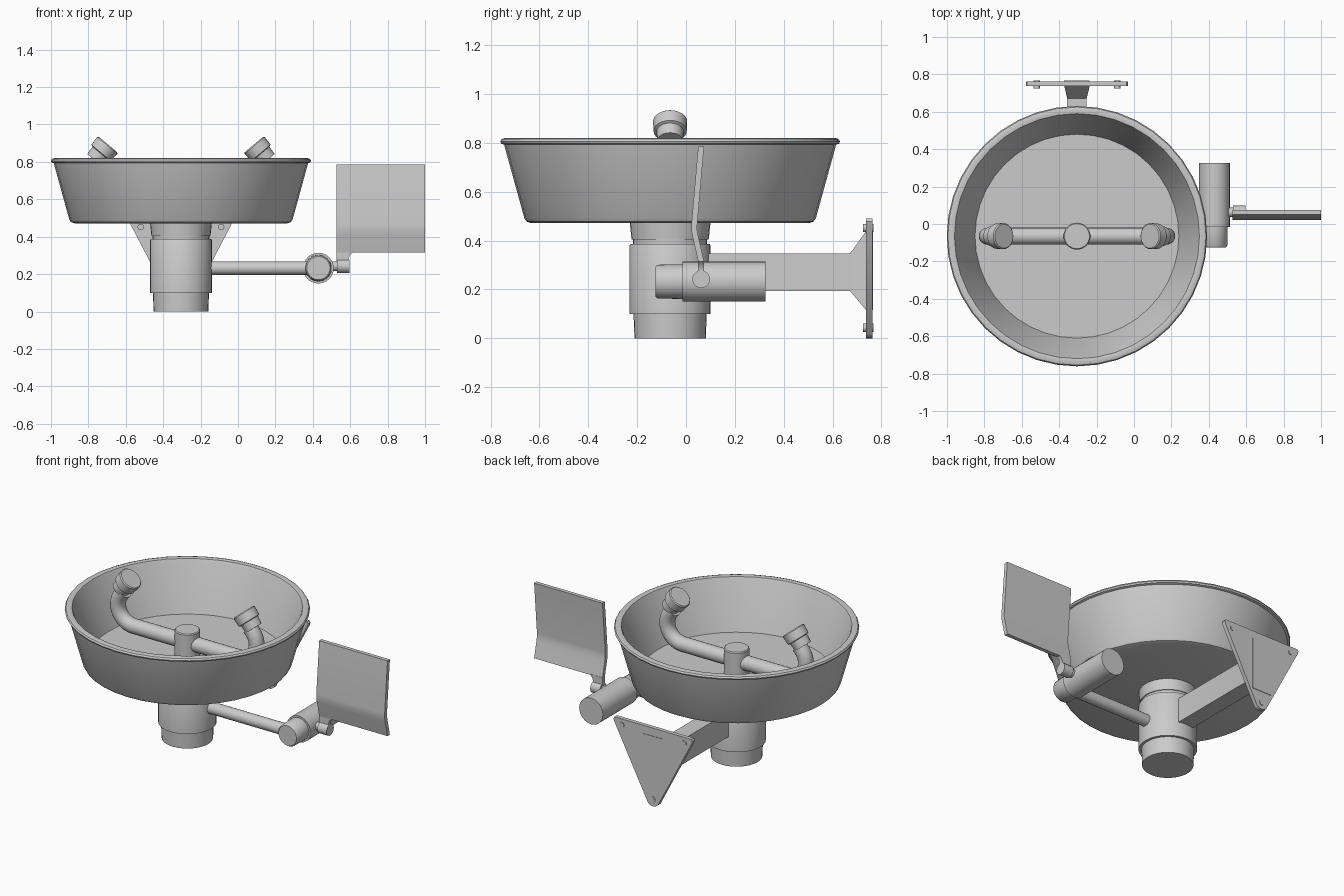
import bpy, bmesh, math
from mathutils import Vector

if "Cube" in bpy.data.objects:
    bpy.data.objects.remove(bpy.data.objects["Cube"])

CX, CY = -0.305, -0.065      # bowl and column axis


def finish(bm, name, angle=35):
    bmesh.ops.remove_doubles(bm, verts=bm.verts, dist=1e-5)
    bmesh.ops.recalc_face_normals(bm, faces=bm.faces)
    me = bpy.data.meshes.new(name)
    bm.to_mesh(me)
    bm.free()
    ob = bpy.data.objects.new(name, me)
    bpy.context.collection.objects.link(ob)
    bpy.ops.object.select_all(action='DESELECT')
    ob.select_set(True)
    bpy.context.view_layer.objects.active = ob
    bpy.ops.object.shade_smooth_by_angle(angle=math.radians(angle))
    return ob


def lathe(name, profile, origin, axis=(0, 0, 1), seg=32):
    """Revolve (radius, height) points about an axis; ends are capped."""
    q = Vector((0, 0, 1)).rotation_difference(Vector(axis).normalized())
    o = Vector(origin)
    bm = bmesh.new()
    rings = []
    for r, h in profile:
        rings.append([bm.verts.new(o + q @ Vector((
            r * math.cos(2 * math.pi * i / seg), r * math.sin(2 * math.pi * i / seg), h)))
            for i in range(seg)])
    for a, b in zip(rings, rings[1:]):
        for i in range(seg):
            j = (i + 1) % seg
            bm.faces.new((a[i], a[j], b[j], b[i]))
    bm.faces.new(rings[0])
    bm.faces.new(rings[-1])
    return finish(bm, name)


def prism(name, pts, offset):
    """Extrude a flat polygon of 3D points by an offset."""
    bm = bmesh.new()
    f = bm.faces.new([bm.verts.new(p) for p in pts])
    new = bmesh.ops.extrude_face_region(bm, geom=[f])['geom']
    if f.is_valid is False or len(bm.faces) == len(pts) + 1:
        bm.faces.new([bm.verts.new(p) for p in pts])
    bmesh.ops.translate(bm, vec=offset, verts=[v for v in new if isinstance(v, bmesh.types.BMVert)])
    return finish(bm, name)


def loft(name, sections):
    """Rectangles (y, half width, z low, z high) joined along y."""
    bm = bmesh.new()
    rings = [[bm.verts.new((CX + sx * w, y, z)) for sx, z in
              ((-1, z0), (1, z0), (1, z1), (-1, z1))] for y, w, z0, z1 in sections]
    for a, b in zip(rings, rings[1:]):
        for i in range(4):
            j = (i + 1) % 4
            bm.faces.new((a[i], a[j], b[j], b[i]))
    bm.faces.new(rings[0])
    bm.faces.new(rings[-1])
    return finish(bm, name, 20)


def tube(name, path, r, seg=20):
    """Round pipe swept along a path lying in an xz plane."""
    bm = bmesh.new()
    rings = []
    P = [Vector(p) for p in path]
    for k, p in enumerate(P):
        t = (P[min(k + 1, len(P) - 1)] - P[max(k - 1, 0)]).normalized()
        u = Vector((0, 1, 0))
        v = t.cross(u)
        rings.append([bm.verts.new(p + r * (math.cos(2 * math.pi * i / seg) * u
                     + math.sin(2 * math.pi * i / seg) * v)) for i in range(seg)])
    for a, b in zip(rings, rings[1:]):
        for i in range(seg):
            j = (i + 1) % seg
            bm.faces.new((a[i], a[j], b[j], b[i]))
    bm.faces.new(rings[0])
    bm.faces.new(rings[-1])
    return finish(bm, name)


# bowl with rolled rim
lathe("bowl", [(0.57, 0.472), (0.588, 0.478), (0.597, 0.492), (0.68, 0.793), (0.692, 0.797),
               (0.696, 0.806), (0.690, 0.816), (0.675, 0.821), (0.655, 0.817),
               (0.648, 0.803), (0.545, 0.52)], (CX, CY, 0), seg=40)

# column
lathe("column", [(0.146, 0), (0.150, 0.1), (0.166, 0.1), (0.166, 0.38), (0.162, 0.387),
                 (0.152, 0.387), (0.152, 0.405), (0.158, 0.405), (0.166, 0.48)], (CX, CY, 0))

# spray manifold in the bowl
lathe("manifold_hub", [(0.072, 0.48), (0.072, 0.674), (0.067, 0.68)], (CX, CY, 0))
R, PZ, REACH = 0.11, 0.60, 0.37
for side, label in ((-1, "left"), (1, "right")):
    bx = CX + side * REACH
    path = [(CX, CY, PZ)]
    for k in range(14):
        a = math.radians(130 * k / 13)
        path.append((bx + side * R * math.sin(a), CY, PZ + R - R * math.cos(a)))
    d = Vector((-side * 0.643, 0, 0.766))
    end = Vector(path[-1])
    path.append(tuple(end + d * 0.03))
    tube(label + "_spray_pipe", path, 0.045)
    top = Vector((CX + side * 0.39, CY, 0.893))
    lathe(label + "_spray_head", [(0.052, -0.11), (0.056, -0.062), (0.068, -0.058),
                                  (0.070, -0.006), (0.064, 0)], top, d, 24)

# wall arm and flare
loft("wall_arm", [(CY + 0.1, 0.052, 0.193, 0.347), (0.672, 0.052, 0.193, 0.347),
                  (0.738, 0.068, 0.115, 0.44)])

# triangular wall plate with inset outline and bolts
half = [(0.02, 0.004), (0.035, 0.016), (0.268, 0.462), (0.273, 0.478), (0.266, 0.49)]
outline = [(0, 0.0)] + half + [(-x, z) for x, z in reversed(half)]
prism("wall_plate", [(CX + x, 0.738, z) for x, z in outline], (0, 0.025, 0))
loft("plate_panel", [(0.75, 0.068, 0.115, 0.44), (0.766, 0.068, 0.115, 0.44)])
for n, (x, z) in enumerate(((-0.215, 0.452), (0.215, 0.452), (0, 0.043))):
    lathe("plate_bolt_%d" % n, [(0.017, 0), (0.017, 0.043)], (CX + x, 0.724, z), (0, 1, 0), 16)

# supply pipe and valve
VX, VZ = 0.43, 0.232
tube("supply_pipe", [(CX, CY, VZ), (VX, CY, VZ)], 0.036)
lathe("valve_body", [(0.062, -0.125), (0.069, -0.115), (0.071, -0.015), (0.082, -0.015),
                     (0.082, 0.325)], (VX, 0, VZ), (0, 1, 0))
lathe("valve_stem", [(0.025, 0), (0.025, 0.05), (0.036, 0.05), (0.036, 0.115)],
      (0.48, 0.062, 0.242), (1, 0, 0), 20)

# push paddle, bent sheet with a lower tab
T = 0.012
bend = [(0.062, 0.315), (0.040, 0.41), (0.034, 0.44), (0.034, 0.465), (0.062, 0.786)]
sheet = [(y - T, z) for y, z in bend] + [(y + T, z) for y, z in reversed(bend)]
prism("push_paddle", [(0.527, y, z) for y, z in sheet], (0.473, 0, 0))
tab = [(0.527, 0.24), (0.59, 0.24), (0.592, 0.285), (0.60, 0.305), (0.62, 0.32), (0.527, 0.32)]
prism("paddle_tab", [(x, 0.05, z) for x, z in tab], (0, 0.024, 0))
